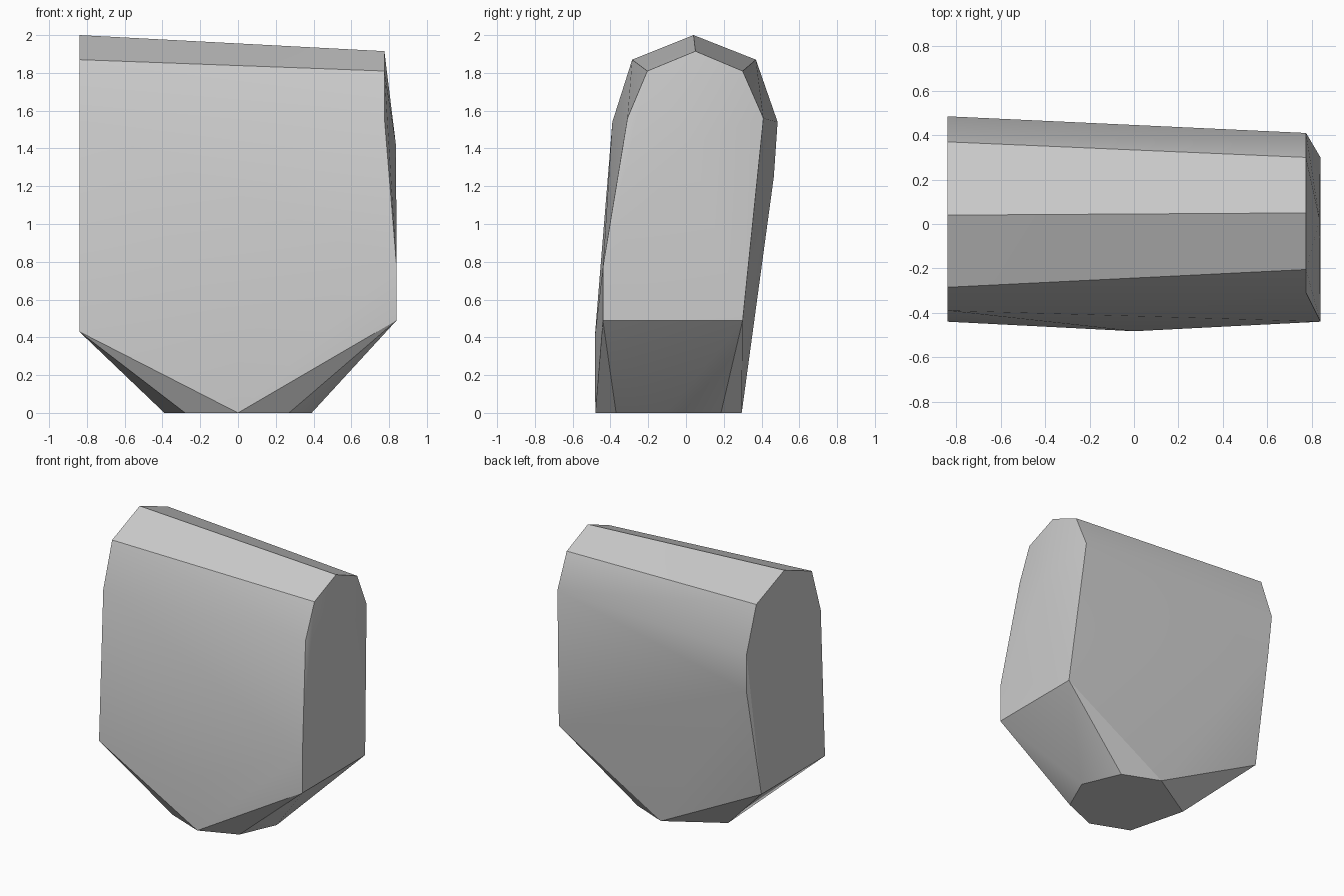
import bpy, bmesh, math

cube = bpy.data.objects.get("Cube")
if cube:
    bpy.data.objects.remove(cube, do_unlink=True)

# Plain stone grey
grey = bpy.data.materials.new("stone_grey")
grey.use_nodes = True
colour = (0.6, 0.6, 0.6, 1)
grey.diffuse_color = colour
grey.node_tree.nodes["Principled BSDF"].inputs["Base Color"].default_value = colour

# Tall end profile at -x, as (y, z)
tall_end = [(0.04, 2.0), (0.37, 1.87), (0.485, 1.54), (0.31, 0.43),
            (-0.44, 0.43), (-0.39, 1.54), (-0.285, 1.87)]
# Short end profile at +x: the upper part leans inward
short_end_top = [(0.05, 1.915), (0.30, 1.81), (0.41, 1.56), (-0.31, 1.56), (-0.205, 1.81)]
short_end_low = [(0.30, 0.49), (-0.44, 0.49), (-0.44, 0.77)]
# Small flat foot, as (x, y)
foot = [(0, -0.48), (0.27, -0.37), (0.39, -0.10), (0.27, 0.185),
        (0, 0.295), (-0.39, 0.06), (-0.28, -0.37)]
# Slight bulges on the back, the front and the short end
bulges = [(-0.825, 0.465, 1.25), (0, -0.483, 0.40), (0.836, 0.02, 1.42)]

points = [(-0.84, y, z) for y, z in tall_end]
points += [(0.775, y, z) for y, z in short_end_top]
points += [(0.84, y, z) for y, z in short_end_low]
points += [(x, y, 0) for x, y in foot] + bulges

# Wrap the profiles in a faceted shell
bm = bmesh.new()
for p in points:
    bm.verts.new(p)
hull = bmesh.ops.convex_hull(bm, input=bm.verts)
loose = [v for v in bm.verts if not v.link_faces]
bmesh.ops.delete(bm, geom=loose, context='VERTS')
bmesh.ops.dissolve_limit(bm, angle_limit=math.radians(0.5),
                         verts=bm.verts, edges=bm.edges)
bmesh.ops.recalc_face_normals(bm, faces=bm.faces)
mesh = bpy.data.meshes.new("stone_block")
bm.to_mesh(mesh)
bm.free()
mesh.materials.append(grey)

stone = bpy.data.objects.new("stone_block", mesh)
bpy.context.collection.objects.link(stone)

# Soft broad sides, crisp bevels
bpy.ops.object.select_all(action='DESELECT')
stone.select_set(True)
bpy.context.view_layer.objects.active = stone
bpy.ops.object.shade_smooth_by_angle(angle=math.radians(30))
